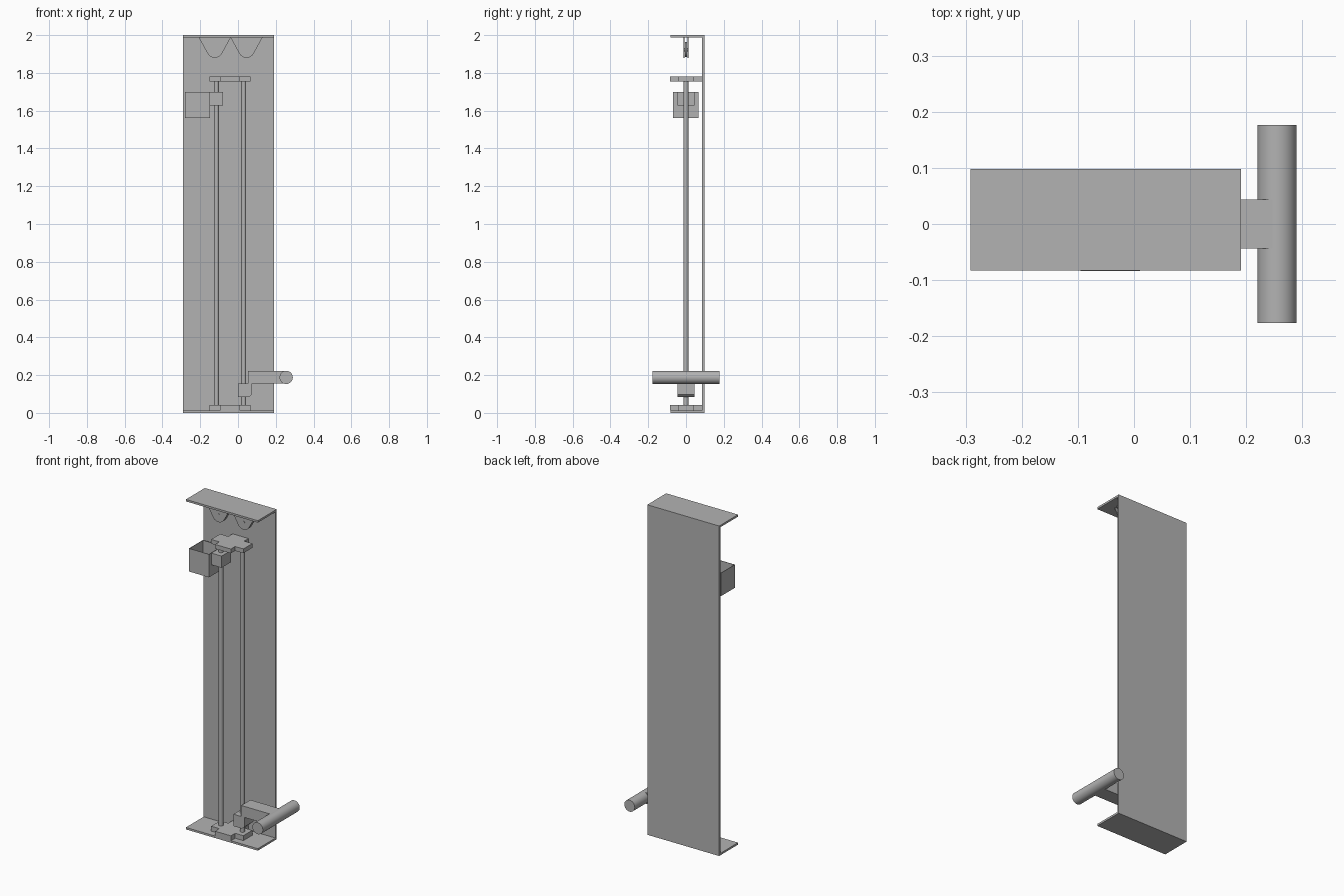
import bpy, bmesh, math
from mathutils import Vector, Matrix

cube = bpy.data.objects.get("Cube")
if cube:
    bpy.data.objects.remove(cube, do_unlink=True)

grey = bpy.data.materials.new("plain_grey")
grey.use_nodes = True
grey.diffuse_color = (0.45, 0.45, 0.45, 1)
grey.node_tree.nodes["Principled BSDF"].inputs["Base Color"].default_value = grey.diffuse_color


def finish(name, bm, smooth=False):
    bmesh.ops.recalc_face_normals(bm, faces=bm.faces)
    mesh = bpy.data.meshes.new(name)
    bm.to_mesh(mesh)
    bm.free()
    mesh.materials.append(grey)
    obj = bpy.data.objects.new(name, mesh)
    bpy.context.collection.objects.link(obj)
    if smooth:
        bpy.ops.object.select_all(action='DESELECT')
        obj.select_set(True)
        bpy.context.view_layer.objects.active = obj
        bpy.ops.object.shade_smooth_by_angle(angle=math.radians(35))
    return obj


def prism(name, points, axis, low, high, smooth=False):
    """Extrude a closed profile along y (points are x, z) or z (points are x, y)."""
    bm = bmesh.new()
    place = (lambda a, b: (a, low, b)) if axis == 'y' else (lambda a, b: (a, b, low))
    face = bm.faces.new([bm.verts.new(place(a, b)) for a, b in points])
    ext = bmesh.ops.extrude_face_region(bm, geom=[face])
    step = Vector((0, high - low, 0) if axis == 'y' else (0, 0, high - low))
    bmesh.ops.translate(bm, vec=step, verts=[g for g in ext["geom"] if isinstance(g, bmesh.types.BMVert)])
    return finish(name, bm, smooth)


def box(name, x, y, z):
    return prism(name, [(x[0], y[0]), (x[1], y[0]), (x[1], y[1]), (x[0], y[1])], 'z', *z)


def rod(name, centre, radius, length, axis='z', sides=32):
    bm = bmesh.new()
    turn = Matrix.Rotation(math.pi / 2, 4, 'X') if axis == 'y' else Matrix()
    bmesh.ops.create_cone(bm, cap_ends=True, segments=sides, radius1=radius, radius2=radius,
                          depth=length, matrix=Matrix.Translation(centre) @ turn)
    return finish(name, bm, True)


# Frame: a channel with a back and two flanges
FRONT, BACK, LEFT, RIGHT = -0.083, 0.098, 0.191, -0.291
box("back_panel", (RIGHT, LEFT), (0.086, BACK), (0, 2))
box("top_flange", (RIGHT, LEFT), (FRONT, 0.086), (1.988, 2))
box("bottom_flange", (RIGHT, LEFT), (FRONT, 0.086), (0, 0.012))

# Pulleys hung in pairs of tapered cheeks
for side, cx in (("right", -0.123), ("left", 0.045)):
    arc = [(cx + 0.043 * math.cos(a), 1.923 + 0.043 * math.sin(a))
           for a in [math.radians(-150 + 12 * i) for i in range(11)]]
    cheek = [(cx - 0.085, 1.988)] + arc + [(cx + 0.085, 1.988)]
    for end, y in (("front", -0.012), ("back", 0.007)):
        prism(f"{side}_{end}_pulley_cheek", cheek, 'y', y, y + 0.005)
    rod(f"{side}_pulley_wheel", (cx, 0, 1.923), 0.04, 0.012, 'y')
    rod(f"{side}_pulley_axle", (cx, 0, 1.923), 0.009, 0.028, 'y', 16)

# Cross-shaped end plates holding the guide rods
MID = -0.042
corner = [(0.108, -0.043), (0.108, 0.043), (0.053, 0.043), (0.053, 0.084)]
cross = corner + [(-x, y) for x, y in reversed(corner)]
cross += [(-0.108, -0.043), (-0.053, -0.043), (-0.053, -0.084), (0.053, -0.084), (0.053, -0.043)]
cross = [p for i, p in enumerate(cross) if p not in cross[:i]]
cross = [(x + MID, y) for x, y in cross]
prism("upper_end_plate", cross, 'z', 1.754, 1.78)
prism("lower_end_plate", cross, 'z', 0.012, 0.042)
for side, x in (("right", -0.114), ("left", 0.03)):
    rod(f"{side}_guide_rod", (x, 0, 0.9), 0.013, 1.73)

# Sliding block with an open bucket
box("bucket_slider", (-0.15, -0.079), (-0.044, 0.044), (1.627, 1.698))
bm = bmesh.new()
bmesh.ops.create_cube(bm, size=1, matrix=Matrix.Translation((-0.214, -0.001, 1.63))
                      @ Matrix.Diagonal((0.134, 0.134, 0.14, 1)))
bm.normal_update()
top = [f for f in bm.faces if f.normal.z > 0.9]
bmesh.ops.inset_region(bm, faces=top, thickness=0.004)
ext = bmesh.ops.extrude_discrete_faces(bm, faces=top)
bmesh.ops.translate(bm, vec=(0, 0, -0.135), verts=ext["faces"][0].verts)
bmesh.ops.remove_doubles(bm, verts=bm.verts, dist=0.0001)
finish("bucket", bm)

# Sliding block with an arm and a cross handle
prism("handle_slider", [(0, 0.083), (0.058, 0.083), (0.073, 0.097), (0.073, 0.155), (0, 0.155)],
      'y', -0.044, 0.044)
box("handle_arm", (0.052, 0.25), (-0.044, 0.044), (0.155, 0.222))
rod("cross_handle", (0.255, 0, 0.188), 0.035, 0.353, 'y', 48)
